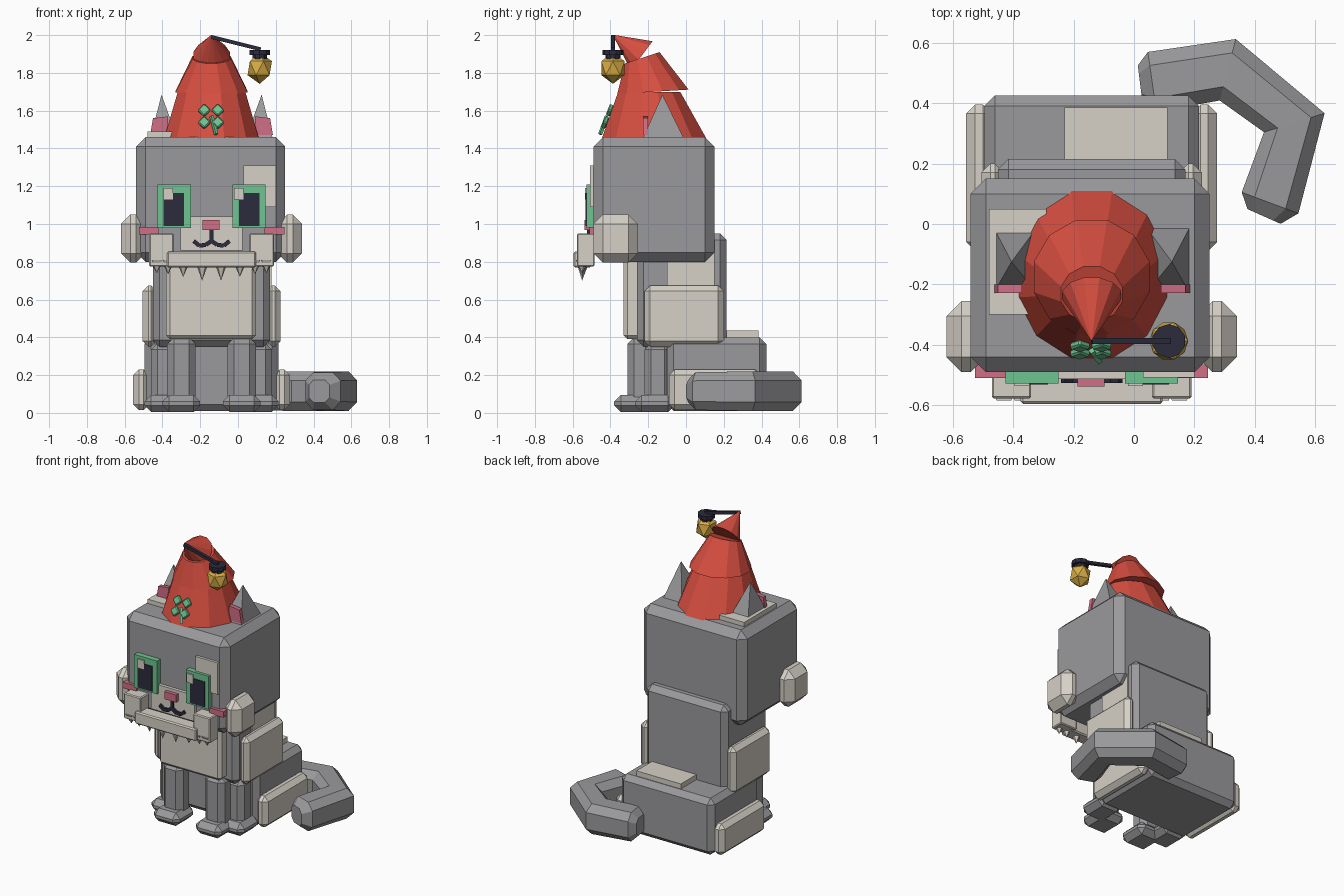
import bpy, bmesh, math
from mathutils import Vector, Matrix

if "Cube" in bpy.data.objects:
    bpy.data.objects.remove(bpy.data.objects["Cube"])

CX = -0.14  # symmetry plane of the cat


def mat(name, r, g, b):
    m = bpy.data.materials.new(name)
    lin = [((c / 255 + 0.055) / 1.055) ** 2.4 for c in (r, g, b)]
    m.diffuse_color = (*lin, 1)
    m.use_nodes = True
    m.node_tree.nodes["Principled BSDF"].inputs["Base Color"].default_value = m.diffuse_color
    return m


GREY = mat("grey fur", 154, 154, 157)
CREAM = mat("cream fur", 214, 209, 199)
RED = mat("red felt", 215, 78, 64)
GREEN = mat("green", 110, 196, 144)
PINK = mat("pink", 208, 110, 133)
DARK = mat("dark navy", 44, 43, 60)
GOLD = mat("gold", 218, 174, 70)


def finish(name, bm, m, mod=None):
    bmesh.ops.recalc_face_normals(bm, faces=bm.faces)
    me = bpy.data.meshes.new(name)
    bm.to_mesh(me)
    bm.free()
    me.materials.append(m)
    ob = bpy.data.objects.new(name, me)
    bpy.context.collection.objects.link(ob)
    return ob


def box(name, x, y, z, m, bevel=0.0, rot=None):
    """Box from (min, max) ranges, optionally chamfered and turned about its centre."""
    bm = bmesh.new()
    bmesh.ops.create_cube(bm, size=1)
    bmesh.ops.scale(bm, vec=(x[1] - x[0], y[1] - y[0], z[1] - z[0]), verts=bm.verts)
    if bevel:
        bmesh.ops.bevel(bm, geom=bm.edges[:], offset=bevel, segments=1, affect='EDGES')
    if rot:
        bmesh.ops.transform(bm, matrix=rot, verts=bm.verts)
    bmesh.ops.translate(bm, vec=(sum(x) / 2, sum(y) / 2, sum(z) / 2), verts=bm.verts)
    return finish(name, bm, m)


def flip(x):
    return (2 * CX - x[1], 2 * CX - x[0])


def pair(name, x, y, z, m, bevel=0.0):
    box("left_" + name, x, y, z, m, bevel)
    box("right_" + name, flip(x), y, z, m, bevel)


def loft(name, rings, m):
    """Skin through equal rings of points; closed with end faces."""
    bm = bmesh.new()
    loops = [[bm.verts.new(p) for p in r] for r in rings]
    n = len(loops[0])
    for a, b in zip(loops, loops[1:]):
        for i in range(n):
            bm.faces.new((a[i], a[(i + 1) % n], b[(i + 1) % n], b[i]))
    bm.faces.new(loops[0])
    bm.faces.new(loops[-1])
    return finish(name, bm, m)


def ring(cy, cz, rx, ry, tilt, n=12):
    """Ellipse on the cat's centre line, tilted about x."""
    out = []
    for i in range(n):
        a = 2 * math.pi * (i + 0.5) / n
        v = ry * math.sin(a)
        out.append((CX + rx * math.cos(a), cy + v * math.cos(tilt), cz + v * math.sin(tilt)))
    return out


def bar(name, a, b, t, m):
    """Square rod between two points."""
    a, b = Vector(a), Vector(b)
    q = (b - a).to_track_quat('Z', 'Y').to_matrix().to_4x4()
    c, l = (a + b) / 2, (b - a).length / 2
    h = t / 2
    return box(name, (c.x - h, c.x + h), (c.y - h, c.y + h), (c.z - l, c.z + l), m, rot=q)


def cone(name, loc, r1, r2, depth, n, m):
    bm = bmesh.new()
    bmesh.ops.create_cone(bm, cap_ends=True, segments=n, radius1=r1, radius2=r2, depth=depth,
                          matrix=Matrix.Translation(loc))
    bmesh.ops.dissolve_degenerate(bm, dist=1e-5, edges=bm.edges)
    return finish(name, bm, m)


# Body
box("head", (-0.54, 0.25), (-0.49, 0.15), (0.80, 1.46), GREY, 0.05)
box("torso", (-0.45, 0.17), (-0.26, 0.215), (0.35, 0.95), GREY, 0.035)
box("hind_body", (-0.495, 0.215), (-0.10, 0.425), (0.01, 0.40), GREY, 0.035)
box("chest", (-0.38, 0.095), (-0.33, -0.24), (0.39, 0.84), CREAM, 0.02)
pair("flank_patch", (-0.505, -0.43), (-0.22, 0.20), (0.35, 0.675), CREAM, 0.03)
pair("haunch_patch", (-0.555, -0.47), (-0.09, 0.395), (0.015, 0.23), CREAM, 0.03)
box("rump_patch", (-0.23, 0.11), (0.20, 0.385), (0.38, 0.435), CREAM)
box("shoulder_patch", (0.10, 0.178), (-0.10, 0.15), (0.60, 0.86), CREAM)

# Legs and paws
pair("front_leg", (-0.375, -0.225), (-0.31, -0.18), (0.04, 0.40), GREY, 0.035)
pair("front_paw", (-0.40, -0.20), (-0.38, -0.17), (0.005, 0.095), GREY, 0.035)
pair("outer_leg", (-0.46, -0.33), (-0.22, -0.08), (0.04, 0.37), GREY, 0.035)
pair("outer_paw", (-0.495, -0.31), (-0.27, -0.06), (0.005, 0.095), GREY, 0.035)

# Curled tail: chamfered square section swept along a path
path = [((0.02, 0.465), 0.06), ((0.06, 0.47), 0.10), ((0.31, 0.51), 0.105),
        ((0.53, 0.335), 0.105), ((0.45, 0.07), 0.10), ((0.43, 0.025), 0.06)]
rings = []
for i, (p, r) in enumerate(path):
    p = Vector(p)
    d = Vector((0, 0))
    if i:
        d += (p - Vector(path[i - 1][0])).normalized()
    if i < len(path) - 1:
        d += (Vector(path[i + 1][0]) - p).normalized()
    d.normalize()
    side = Vector((-d.y, d.x))
    k = r * 0.55
    prof = [(r, k), (k, r), (-k, r), (-r, k), (-r, -k), (-k, -r), (k, -r), (r, -k)]
    rings.append([(p.x + side.x * u, p.y + side.y * u, 0.115 + v) for u, v in prof])
loft("tail", rings, GREY)

# Face
pair("cheek_puff", (-0.62, -0.49), (-0.49, -0.255), (0.795, 1.05), CREAM, 0.05)
box("brow_patch", (0.03, 0.20), (-0.508, -0.47), (1.09, 1.31), CREAM)
box("crown_patch", (-0.48, -0.29), (-0.30, 0.05), (1.44, 1.49), CREAM)
pair("eye", (-0.425, -0.25), (-0.527, -0.48), (0.98, 1.21), GREEN)
pair("pupil", (-0.395, -0.285), (-0.531, -0.524), (0.99, 1.165), DARK)
for side, x in (("left", -0.395), ("right", -0.02)):
    box(side + "_eye_glint", (x, x + 0.05), (-0.535, -0.526), (1.13, 1.19), CREAM)
pair("blush", (-0.525, -0.42), (-0.51, -0.465), (0.945, 0.985), PINK)
box("muzzle", (-0.305, 0.025), (-0.512, -0.47), (0.86, 1.04), CREAM)
box("nose", (-0.187, -0.098), (-0.537, -0.50), (0.968, 1.02), PINK)
bar("mouth_stem", (CX, -0.515, 0.97), (CX, -0.515, 0.90), 0.02, DARK)
for s in (-1, 1):
    pts = [(0, 0.91), (0.03, 0.89), (0.065, 0.885), (0.095, 0.91)]
    for (a, za), (b, zb) in zip(pts, pts[1:]):
        bar("mouth_curve", (CX + s * a, -0.515, za), (CX + s * b, -0.515, zb), 0.022, DARK)

# Beard with hanging tufts
pair("whisker_pad", (-0.47, -0.34), (-0.577, -0.485), (0.775, 0.95), CREAM, 0.006)
box("beard", (-0.375, 0.095), (-0.595, -0.50), (0.77, 0.855), CREAM, 0.008)
for x, tip in ((-0.43, 0.74), (-0.37, 0.735), (-0.29, 0.72), (-0.19, 0.70),
               (-0.09, 0.70), (0.01, 0.72), (0.09, 0.735), (0.15, 0.74)):
    cone("beard_tuft", (x, -0.55, (tip + 0.81) / 2), 0.0, 0.042, 0.81 - tip, 5, CREAM)

# Ears
for s, side in ((-1, "left"), (1, "right")):
    bm = bmesh.new()
    base = [bm.verts.new((CX + s * x, y, 1.45)) for x, y in
            ((0.325, -0.23), (0.325, -0.01), (0.18, -0.01), (0.18, -0.23))]
    top = bm.verts.new((CX + s * 0.265, -0.125, 1.685))
    bm.faces.new(base)
    for i in range(4):
        bm.faces.new((base[i], base[(i + 1) % 4], top))
    finish(side + "_ear", bm, GREY)
    tri = [(0.325, 1.47), (0.23, 1.47), (0.23, 1.57), (0.31, 1.56)]
    loft(side + "_inner_ear", [[(CX + s * x, y, z) for x, z in tri] for y in (-0.228, -0.20)], PINK)

# Three stacked, drooping hat sections
loft("hat_brim_section", [ring(-0.168, 1.445, 0.262, 0.29, 0), ring(-0.195, 1.70, 0.185, 0.17, 0)], RED)
loft("hat_middle", [ring(-0.175, 1.70, 0.198, 0.196, 0.06), ring(-0.232, 1.88, 0.105, 0.10, 0.32)], RED)
loft("hat_tip", [ring(-0.235, 1.89, 0.10, 0.10, 0.93), ring(-0.385, 2.0, 0.002, 0.002, 0.93)], RED)

# Clover on the hat front
slope = Matrix.Rotation(-0.36, 4, 'X')
turn = slope @ Matrix.Rotation(math.radians(45), 4, 'Y')


def hat_y(z):
    return -0.462 + (z - 1.445) * 0.375


for dx in (-0.036, 0.036):
    for z in (1.537, 1.602):
        x, y = CX - 0.003 + dx, hat_y(z)
        box("clover_leaf", (x - 0.025, x + 0.025), (y - 0.012, y + 0.012),
            (z - 0.025, z + 0.025), GREEN, 0.006, turn)
bar("clover_stem", (CX, hat_y(1.57) - 0.004, 1.57), (CX + 0.025, hat_y(1.475) - 0.004, 1.475), 0.016, GREEN)

# Bell on its string
bar("bell_string", (CX, -0.387, 1.99), (0.12, -0.387, 1.925), 0.02, DARK)
cone("bell_cap", (0.115, -0.387, 1.908), 0.056, 0.056, 0.028, 10, DARK)
cone("bell_collar", (0.115, -0.387, 1.885), 0.04, 0.04, 0.03, 10, DARK)
bm = bmesh.new()
bmesh.ops.create_icosphere(bm, subdivisions=1, radius=1)
bmesh.ops.scale(bm, vec=(0.072, 0.072, 0.083), verts=bm.verts)
bmesh.ops.translate(bm, vec=(0.115, -0.387, 1.825), verts=bm.verts)
finish("bell", bm, GOLD)
